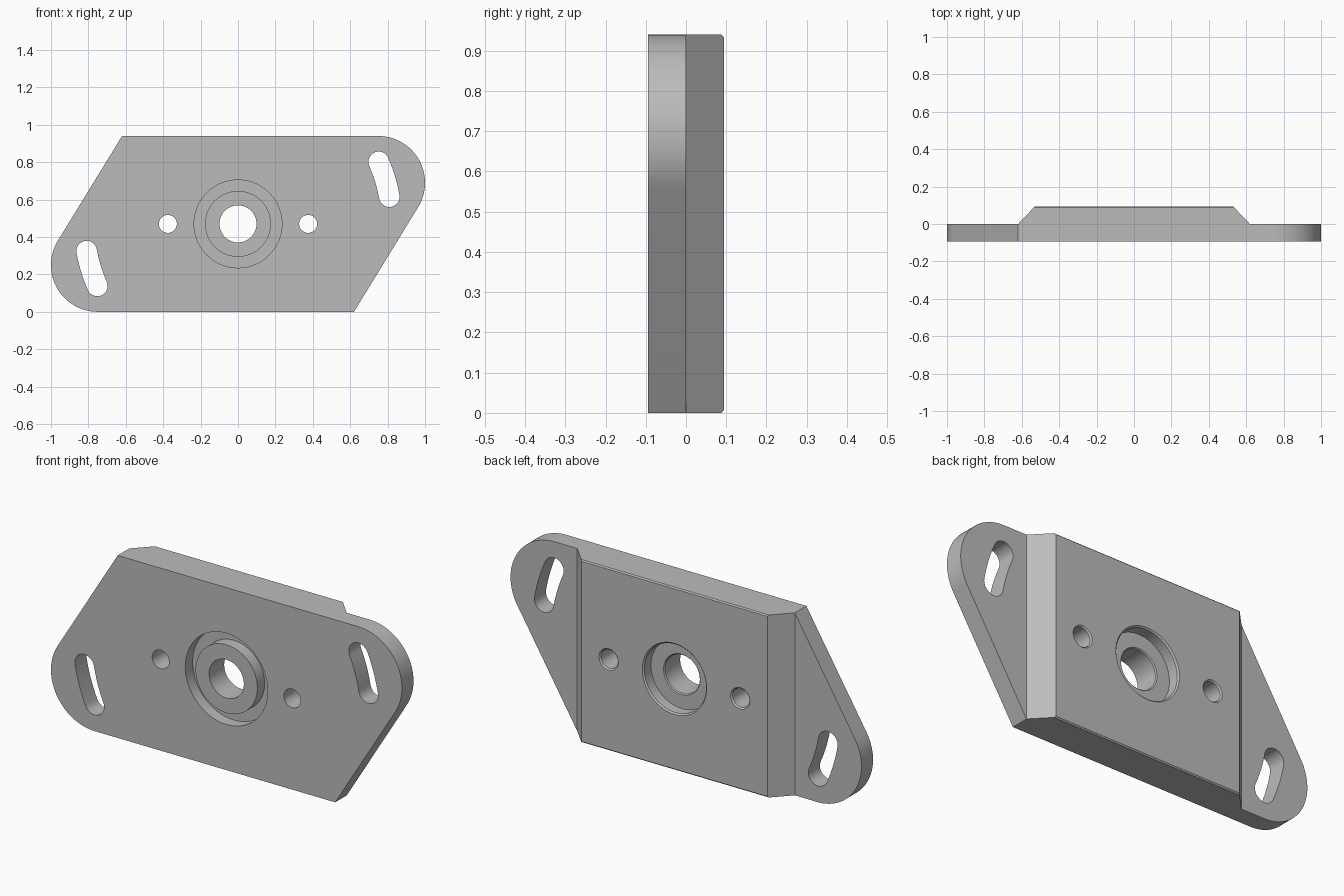
import bpy, bmesh
from math import sin, cos, pi, radians, atan2
from mathutils import Vector

cube = bpy.data.objects.get("Cube")
if cube:
    bpy.data.objects.remove(cube, do_unlink=True)

T = 0.094        # half thickness of the casting
MID = 0.47       # height of the centre
SIDES = 64

gray = bpy.data.materials.new("cast gray")
gray.use_nodes = True
color = (0.5, 0.5, 0.5, 1)
gray.diffuse_color = color
gray.node_tree.nodes["Principled BSDF"].inputs["Base Color"].default_value = color


def finish(name, bm):
    bmesh.ops.recalc_face_normals(bm, faces=bm.faces)
    mesh = bpy.data.meshes.new(name)
    bm.to_mesh(mesh)
    bm.free()
    mesh.materials.append(gray)
    ob = bpy.data.objects.new(name, mesh)
    bpy.context.collection.objects.link(ob)
    return ob


def prism(name, points, offset):
    """Extrude a closed outline of 3D points along an offset."""
    bm = bmesh.new()
    face = bm.faces.new([bm.verts.new(p) for p in points])
    ext = bmesh.ops.extrude_face_region(bm, geom=[face])["geom"]
    bmesh.ops.translate(bm, vec=offset,
                        verts=[v for v in ext if isinstance(v, bmesh.types.BMVert)])
    if not face.is_valid or len(bm.faces) < len(points) + 2:
        bm.faces.new([v for v in bm.verts][:len(points)])
    return finish(name, bm)


def lathe(name, profile, x=0, closed=False):
    """Turn a (radius, y) profile around a front-to-back axis."""
    bm = bmesh.new()
    rings = []
    for r, y in profile:
        rings.append([bm.verts.new((x + r * cos(2 * pi * i / SIDES), y,
                                    MID + r * sin(2 * pi * i / SIDES)))
                      for i in range(SIDES)])
    pairs = list(zip(rings, rings[1:]))
    if closed:
        pairs.append((rings[-1], rings[0]))
    else:
        bm.faces.new(rings[0])
        bm.faces.new(rings[-1])
    for a, b in pairs:
        for i in range(SIDES):
            j = (i + 1) % SIDES
            bm.faces.new((a[i], a[j], b[j], b[i]))
    return finish(name, bm)


def arc(cx, cz, r, start, end, n):
    return [(cx + r * cos(start + (end - start) * i / n),
             cz + r * sin(start + (end - start) * i / n)) for i in range(n + 1)]


# Mounting plate: slanted sides and one rounded ear per end, point-symmetric
half = [(0.62, -MID)] + arc(0.75, 0.22, 0.25, atan2(-0.53, 0.85), pi / 2, 32)
outline = half + [(-x, -z) for x, z in half]
plate = prism("mounting_plate", [(x, -T, MID + z) for x, z in outline], Vector((0, 2 * T, 0)))

cutters = []
for s in (1, -1):
    # Step the ears down to half thickness with a sloped shoulder
    shoulder = [(0.62, 0), (1.2, 0), (1.2, 2 * T), (0.44, 2 * T)]
    cutters.append(prism("ear_step", [(s * x, y, -0.2) for x, y in shoulder], Vector((0, 0, 1.4))))

    # Small bevel on the rear long edges
    bevel = [(T + 0.004, 0.01), (T - 0.01, -0.004), (T + 0.004, -0.004)]
    cutters.append(prism("edge_bevel", [(-0.7, y, MID + s * (z - MID)) for y, z in bevel],
                         Vector((1.4, 0, 0))))

    # Curved adjustment slot, concentric with the bore
    R, w, a0, a1 = 0.822, 0.055, radians(10.2), radians(23.8)
    slot = (arc(0, 0, R + w, a0, a1, 10)
            + arc(R * cos(a1), R * sin(a1), w, a1, a1 + pi, 16)[1:-1]
            + arc(0, 0, R - w, a1, a0, 10)
            + arc(R * cos(a0), R * sin(a0), w, a0 + pi, a0 + 2 * pi, 16)[1:-1])
    cutters.append(prism("ear_slot", [(s * x, -0.2, MID + s * z) for x, z in slot],
                         Vector((0, 0.4, 0))))

    # Bolt hole, countersunk at the rear
    cutters.append(lathe("bolt_hole", [(0.048, -0.2), (0.048, T - 0.007),
                                       (0.055, T), (0.055, 0.2)], x=s * 0.375))

# Central bore with rear counterbore, and the ring groove in the front
cutters.append(lathe("centre_bore", [(0.099, -0.2), (0.099, 0.029), (0.104, 0.034),
                                     (0.176, 0.034), (0.176, T - 0.007),
                                     (0.183, T), (0.183, 0.2)]))
cutters.append(lathe("ring_groove", [(0.176, -0.2), (0.235, -0.2),
                                     (0.235, -0.034), (0.176, -0.034)], closed=True))

# Apply every cut, then discard the cutters
bpy.ops.object.select_all(action='DESELECT')
bpy.context.view_layer.objects.active = plate
plate.select_set(True)
for c in cutters:
    c.hide_render = True
    mod = plate.modifiers.new(c.name, 'BOOLEAN')
    mod.operation = 'DIFFERENCE'
    mod.solver = 'EXACT'
    mod.object = c
    bpy.ops.object.modifier_apply(modifier=mod.name)
for c in cutters:
    bpy.data.objects.remove(c, do_unlink=True)

bpy.ops.object.shade_smooth_by_angle(angle=radians(30))
